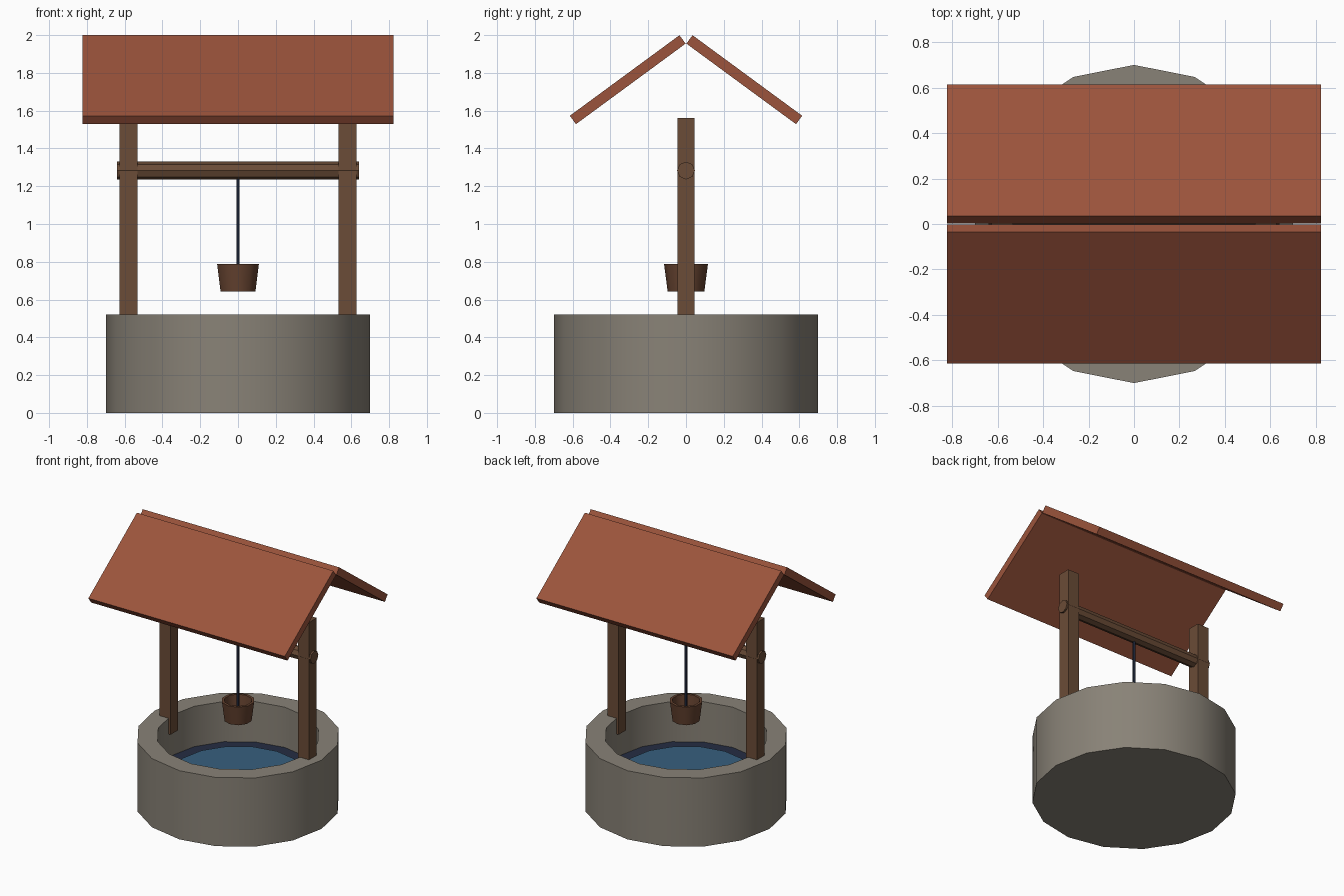
import bpy, bmesh, math
from mathutils import Matrix

if "Cube" in bpy.data.objects:
    bpy.data.objects.remove(bpy.data.objects["Cube"])


def material(name, rgb):
    m = bpy.data.materials.new(name)
    m.diffuse_color = (*rgb, 1)
    m.use_nodes = True
    m.node_tree.nodes["Principled BSDF"].inputs["Base Color"].default_value = m.diffuse_color
    return m


STONE = material("grey_stone", (0.25, 0.225, 0.185))
WOOD = material("brown_wood", (0.145, 0.072, 0.038))
BUCKET = material("bucket_wood", (0.13, 0.055, 0.029))
TILE = material("red_roof", (0.33, 0.088, 0.045))
WATER = material("blue_water", (0.038, 0.115, 0.21))
DARK = material("dark_navy", (0.018, 0.026, 0.055))


def finish(name, bm, mat, smooth=False):
    bmesh.ops.recalc_face_normals(bm, faces=bm.faces)
    me = bpy.data.meshes.new(name)
    bm.to_mesh(me)
    bm.free()
    me.materials.append(mat)
    ob = bpy.data.objects.new(name, me)
    bpy.context.collection.objects.link(ob)
    if smooth:
        bpy.ops.object.select_all(action='DESELECT')
        ob.select_set(True)
        bpy.context.view_layer.objects.active = ob
        bpy.ops.object.shade_smooth_by_angle(angle=math.radians(40))
    return ob


def lathe(name, profile, sides, mat, smooth=False):
    """Turn (radius, z) points about z; both ends are capped."""
    bm = bmesh.new()
    rings = []
    for r, z in profile:
        rings.append([bm.verts.new((r * math.sin(2 * math.pi * i / sides),
                                    r * math.cos(2 * math.pi * i / sides), z))
                      for i in range(sides)])
    for a, b in zip(rings, rings[1:]):
        for i in range(sides):
            j = (i + 1) % sides
            bm.faces.new((a[i], a[j], b[j], b[i]))
    bm.faces.new(rings[0])
    bm.faces.new(rings[-1])
    return finish(name, bm, mat, smooth)


def box(name, size, loc, mat, tilt=0):
    bm = bmesh.new()
    bmesh.ops.create_cube(bm, size=1, matrix=Matrix.Translation(loc)
                          @ Matrix.Rotation(tilt, 4, 'X') @ Matrix.Diagonal((*size, 1)))
    return finish(name, bm, mat)


# Stone ring with a closed floor
lathe("stone_ring", [(0.70, 0), (0.70, 0.52), (0.56, 0.52), (0.56, 0.19)], 16, STONE, True)
# Dark shaft floor and the water on it
lathe("shaft_floor", [(0.565, 0.18), (0.565, 0.215)], 16, DARK)
lathe("water", [(0.465, 0.20), (0.465, 0.223)], 16, WATER)

# Posts and roof slabs, mirrored
for s, side, face in ((-1, "left", "front"), (1, "right", "back")):
    box(side + "_post", (0.094, 0.092, 1.16), (s * 0.58, 0, 0.98), WOOD)
    box(face + "_roof", (1.645, 0.72, 0.055), (0, s * 0.3085, 1.764), TILE,
        -s * math.radians(36.3))

# Axle between the posts
axle = lathe("axle", [(0.047, -0.64), (0.047, 0.64)], 8, WOOD)
axle.data.transform(Matrix.Translation((0, 0, 1.283)) @ Matrix.Rotation(math.pi / 2, 4, 'Y'))

# Rope and hollow bucket
lathe("rope", [(0.009, 0.66), (0.009, 1.28)], 6, DARK)
lathe("bucket", [(0.097, 0.642), (0.116, 0.787), (0.096, 0.787), (0.082, 0.665)],
      10, BUCKET, True)
